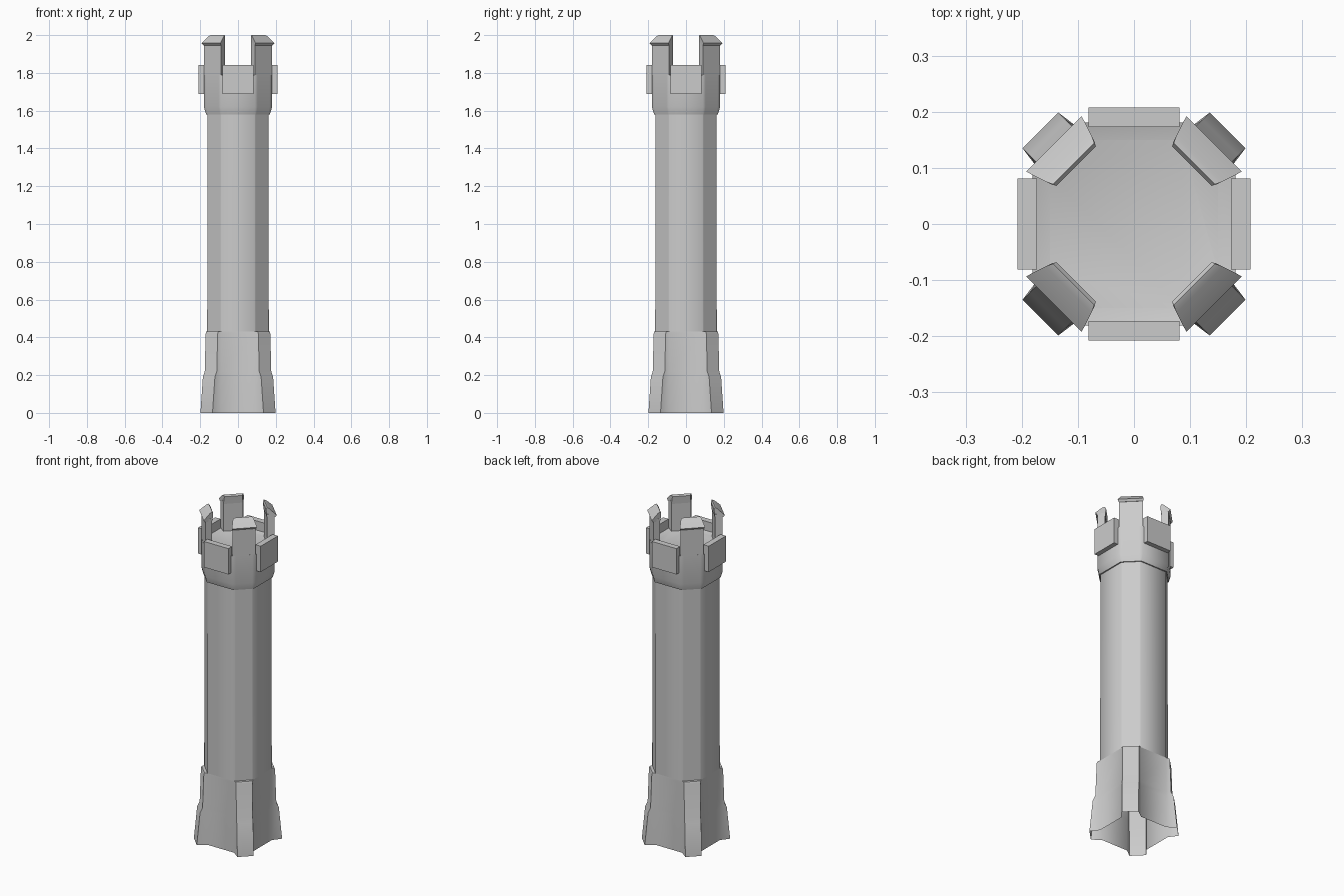
import bpy
import math

if "Cube" in bpy.data.objects:
    bpy.data.objects.remove(bpy.data.objects["Cube"])

R2 = math.sqrt(2)


def make(name, verts, faces, angle=None):
    mesh = bpy.data.meshes.new(name)
    mesh.from_pydata(verts, [], faces)
    mesh.update()
    ob = bpy.data.objects.new(name, mesh)
    bpy.context.collection.objects.link(ob)
    bpy.ops.object.select_all(action='DESELECT')
    ob.select_set(True)
    bpy.context.view_layer.objects.active = ob
    bpy.ops.object.mode_set(mode='EDIT')
    bpy.ops.mesh.select_all(action='SELECT')
    bpy.ops.mesh.normals_make_consistent(inside=False)
    bpy.ops.object.mode_set(mode='OBJECT')
    if angle:
        bpy.ops.object.shade_smooth_by_angle(angle=math.radians(angle))
    return ob


def corner_point(k, r, t, z):
    """Point at distance r along diagonal k, offset t sideways."""
    a = math.pi / 4 + k * math.pi / 2
    return (r * math.cos(a) - t * math.sin(a),
            r * math.sin(a) + t * math.cos(a), z)


def ring(z, w, c, r=None, hw=0.045):
    """Chamfered square (half width w, corner at c) with a buttress out to r."""
    base_r, base_t = (w + c) / R2, (w - c) / R2
    r = r or base_r
    pts = []
    for k in range(4):
        for rr, t in ((base_r, -base_t), (r, -hw), (r, hw), (base_r, base_t)):
            pts.append(corner_point(k, rr, t, z))
    return pts


# Hollow shaft with flared corner buttresses and a wider crown
rings = [
    ring(0.00, 0.163, 0.088, 0.236),
    ring(0.19, 0.163, 0.088, 0.218),
    ring(0.22, 0.163, 0.088, 0.204),
    ring(0.42, 0.163, 0.088, 0.197),
    ring(0.43, 0.163, 0.088, 0.193),
    ring(0.43, 0.163, 0.088),
    ring(1.58, 0.161, 0.088),
    ring(1.58, 0.168, 0.089),
    ring(1.62, 0.181, 0.090),
    ring(1.79, 0.181, 0.090),
    ring(1.78, 0.150, 0.085),
]
n = 16
verts = [p for rg in rings for p in rg]
faces = [(j * n + i, j * n + (i + 1) % n, (j + 1) * n + (i + 1) % n, (j + 1) * n + i)
         for j in range(len(rings) - 1) for i in range(n)]
faces.append(tuple(range((len(rings) - 1) * n, len(rings) * n)))
make("tower_body", verts, faces, 50)


def diagonal_prism(name, k, profile, angle=None):
    """Profile of (radius, z, half width) closed across the diagonal k."""
    m = len(profile)
    v = [corner_point(k, r, s * hw, z) for s in (-1, 1) for r, z, hw in profile]
    f = [(i, (i + 1) % m, m + (i + 1) % m, m + i) for i in range(m)]
    f += [tuple(range(m)), tuple(range(m, 2 * m))]
    return make(name, v, f, angle)


# Corner merlons with outward sloping caps
for k in range(4):
    diagonal_prism(f"merlon_{k + 1}", k, [
        (0.152, 1.70, 0.054), (0.191, 1.70, 0.064),
        (0.191, 1.96, 0.064), (0.152, 1.96, 0.054)])
    diagonal_prism(f"merlon_cap_{k + 1}", k, [
        (0.150, 1.945, 0.051), (0.192, 1.945, 0.066), (0.202, 1.957, 0.070),
        (0.165, 1.993, 0.058), (0.152, 2.000, 0.052), (0.146, 1.990, 0.050)], 30)

# Parapet panels on the four sides
for k in range(4):
    bpy.ops.mesh.primitive_cube_add(size=1)
    ob = bpy.context.object
    ob.name = f"parapet_panel_{k + 1}"
    a = k * math.pi / 2
    ob.scale = (0.035, 0.163, 0.155)
    ob.rotation_euler[2] = a
    ob.location = (0.1905 * math.cos(a), 0.1905 * math.sin(a), 1.765)
